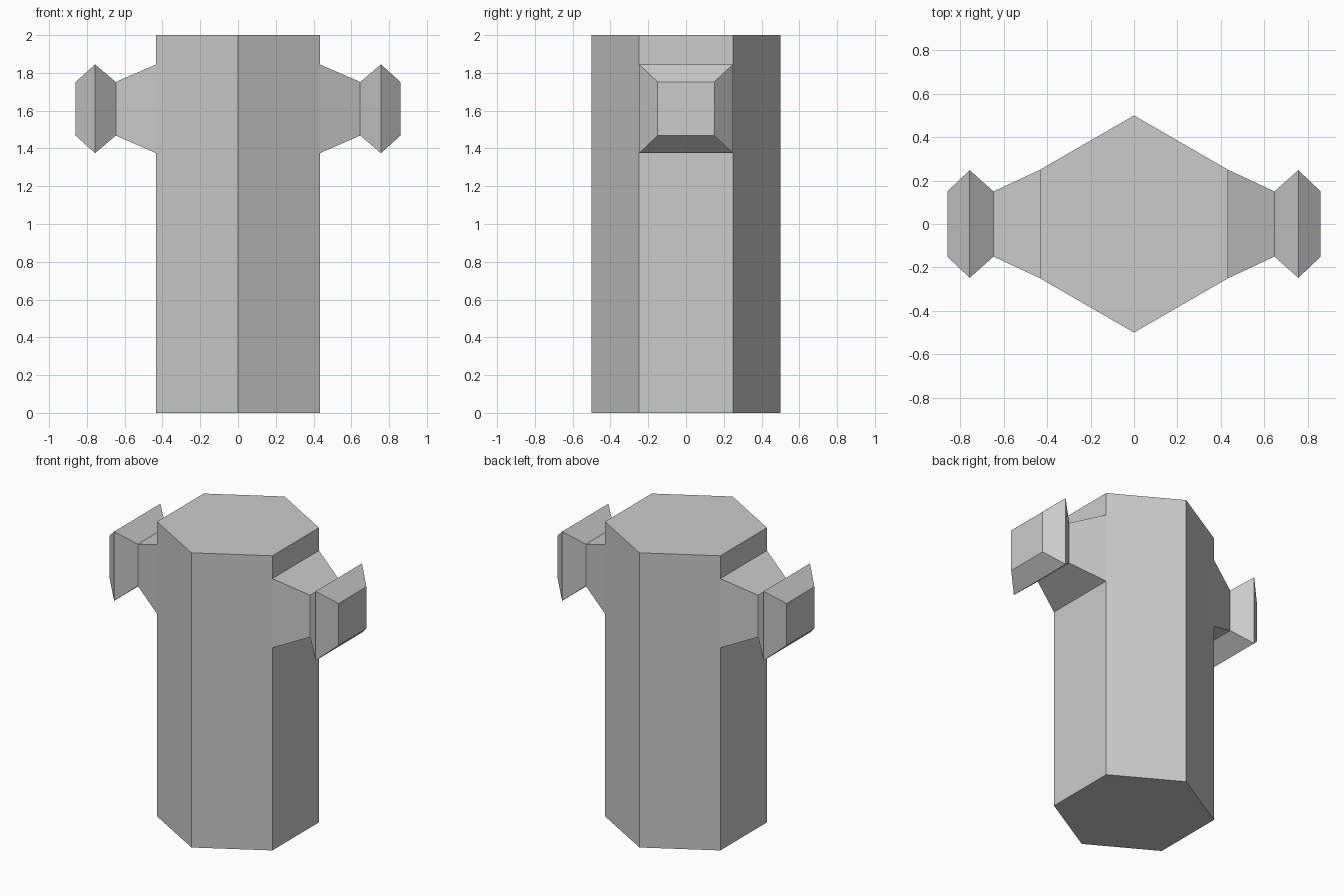
import bpy, bmesh, math
from mathutils import Vector

if "Cube" in bpy.data.objects:
    bpy.data.objects.remove(bpy.data.objects["Cube"])

HEIGHT, RADIUS = 2.0, 0.5
KNOB_LOW, KNOB_HIGH = 1.375, 1.845
MID_Z = (KNOB_LOW + KNOB_HIGH) / 2
# Knob sections going outward: (x, half width in y, half height in z)
SECTIONS = [(0.647, 0.15, 0.142), (0.757, 0.248, 0.235), (0.86, 0.15, 0.142)]

bm = bmesh.new()

# Hexagonal post with corners pointing to the front and back
ring = [bm.verts.new((RADIUS * math.sin(i * math.pi / 3),
                      RADIUS * math.cos(i * math.pi / 3), 0)) for i in range(6)]
base = bm.faces.new(ring)
top = bmesh.ops.extrude_face_region(bm, geom=[base], use_keep_orig=True)
bmesh.ops.translate(bm, vec=(0, 0, HEIGHT),
                    verts=[g for g in top["geom"] if isinstance(g, bmesh.types.BMVert)])
bmesh.ops.recalc_face_normals(bm, faces=bm.faces[:])


def side_faces(side):
    return [f for f in bm.faces if f.normal.x * side > 0.99]


def add_knob(side):
    # Cut the knob's root into the flat side of the post
    for z in (KNOB_LOW, KNOB_HIGH):
        faces = side_faces(side)
        edges = {e for f in faces for e in f.edges}
        bmesh.ops.bisect_plane(bm, geom=faces + list(edges),
                               plane_co=(0, 0, z), plane_no=(0, 0, 1))
    face = min(side_faces(side), key=lambda f: abs(f.calc_center_median().z - MID_Z))
    # Extrude the neck and the flared head
    for x, half_y, half_z in SECTIONS:
        face = bmesh.ops.extrude_discrete_faces(bm, faces=[face])["faces"][0]
        for v in face.verts:
            v.co = Vector((side * x, math.copysign(half_y, v.co.y),
                           MID_Z + math.copysign(half_z, v.co.z - MID_Z)))
    bm.normal_update()


for side in (1, -1):
    add_knob(side)

bmesh.ops.recalc_face_normals(bm, faces=bm.faces[:])
mesh = bpy.data.meshes.new("post_with_side_knobs")
bm.to_mesh(mesh)
bm.free()
post = bpy.data.objects.new("post_with_side_knobs", mesh)
bpy.context.collection.objects.link(post)
